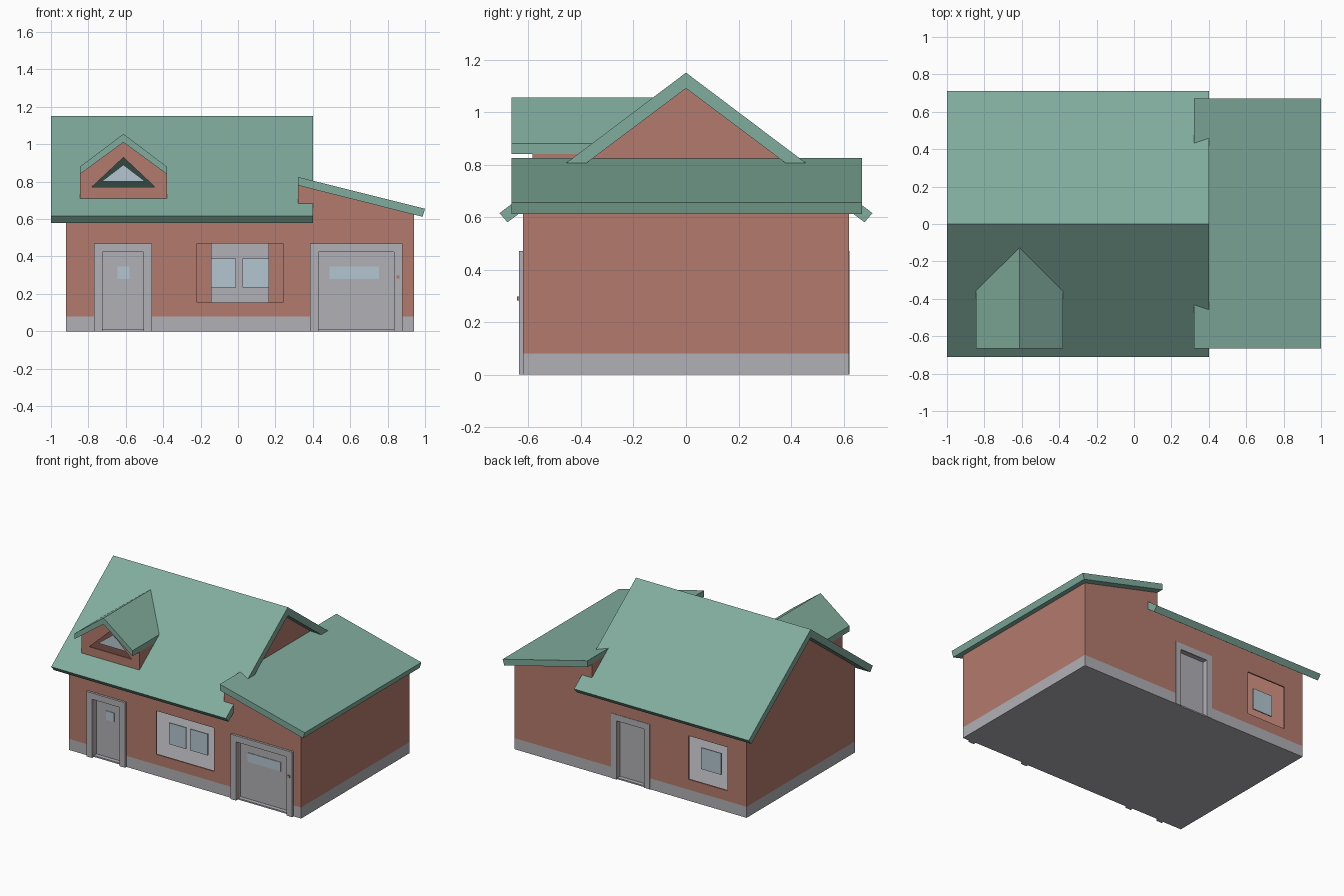
import bpy
import bmesh

cube = bpy.data.objects.get("Cube")
if cube:
    bpy.data.objects.remove(cube, do_unlink=True)


def material(name, rgb):
    linear = [((c / 255 + 0.055) / 1.055) ** 2.4 for c in rgb] + [1.0]
    mat = bpy.data.materials.new(name)
    mat.use_nodes = True
    mat.diffuse_color = linear
    bsdf = mat.node_tree.nodes["Principled BSDF"]
    bsdf.inputs["Base Color"].default_value = linear
    bsdf.inputs["Roughness"].default_value = 0.9
    return mat


BRICK = material("brick red", (180, 123, 109))
STONE = material("stone grey", (176, 176, 182))
GREEN = material("roof green", (128, 172, 156))
GLASS = material("pale glass", (180, 198, 208))


def prism(name, profile, axis, start, end, mats=(), split=None):
    """Extrude a profile (horizontal, z) along x or y, optionally banded at a height."""
    bm = bmesh.new()

    def place(u, z, depth):
        return (depth, u, z) if axis == "x" else (u, depth, z)

    near = [bm.verts.new(place(u, z, start)) for u, z in profile]
    far = [bm.verts.new(place(u, z, end)) for u, z in profile]
    bm.faces.new(near)
    bm.faces.new(far[::-1])
    count = len(profile)
    for i in range(count):
        j = (i + 1) % count
        bm.faces.new((near[i], far[i], far[j], near[j]))
    if split:
        geom = bm.verts[:] + bm.edges[:] + bm.faces[:]
        bmesh.ops.bisect_plane(bm, geom=geom, plane_co=(0, 0, split), plane_no=(0, 0, 1))
        for face in bm.faces:
            face.material_index = int(face.calc_center_median().z < split)
    bmesh.ops.recalc_face_normals(bm, faces=bm.faces[:])
    mesh = bpy.data.meshes.new(name)
    bm.to_mesh(mesh)
    bm.free()
    for mat in mats:
        mesh.materials.append(mat)
    obj = bpy.data.objects.new(name, mesh)
    bpy.context.collection.objects.link(obj)
    return obj


def box(name, x0, x1, y0, y1, z0, z1, *mats):
    return prism(name, [(x0, z0), (x1, z0), (x1, z1), (x0, z1)], "y", y0, y1, mats)


def cut(obj, cutter):
    """Subtract a cutter, bake the result and drop the cutter."""
    cutter.hide_render = True
    mod = obj.modifiers.new("opening", "BOOLEAN")
    mod.operation = "DIFFERENCE"
    mod.solver = "EXACT"
    mod.object = cutter
    bpy.context.view_layer.update()
    graph = bpy.context.evaluated_depsgraph_get()
    mesh = bpy.data.meshes.new_from_object(obj.evaluated_get(graph))
    obj.modifiers.clear()
    obj.data = mesh
    bpy.data.objects.remove(cutter, do_unlink=True)


BASE = 0.08       # height of the stone plinth
WALL = 0.62       # half depth of the house
DOOR_TOP, FRAME = 0.47, 0.045

# Hollow shell: long walls, end walls, partition gable and floor
long_profile = [(-0.92, 0), (0.94, 0), (0.94, 0.63), (0.32, 0.785),
                (0.32, 0.65), (-0.92, 0.65)]
front_wall = prism("front_wall", long_profile, "y", -WALL, -WALL + 0.01, (BRICK, STONE), BASE)
back_wall = prism("back_wall", long_profile, "y", WALL - 0.01, WALL, (BRICK, STONE), BASE)
prism("gable_end_wall", [(-WALL, 0), (WALL, 0), (WALL, 0.63), (0, 1.1), (-WALL, 0.63)],
      "x", -0.92, -0.91, (BRICK, STONE), BASE)
prism("garage_end_wall", [(-WALL, 0), (WALL, 0), (WALL, 0.63), (-WALL, 0.63)],
      "x", 0.93, 0.94, (BRICK, STONE), BASE)
prism("upper_gable_wall", [(-WALL, 0.62), (WALL, 0.62), (WALL, 0.785), (0.43, 0.785),
                           (0, 1.1), (-0.43, 0.785), (-WALL, 0.785)],
      "x", 0.32, 0.33, (BRICK,))
box("floor", -0.915, 0.935, -0.615, 0.615, 0, 0.01, STONE)


# Doors: opening, raised frame and recessed leaf
def door(name, wall, x0, x1, side, proud):
    out, deep = side * (WALL + proud), side * 0.57
    cut(wall, box("cutter", x0 + FRAME, x1 - FRAME, side * 0.5, side * 0.7,
                  -0.1, DOOR_TOP - FRAME))
    prism(name + "_frame",
          [(x0, 0), (x0, DOOR_TOP), (x1, DOOR_TOP), (x1, 0), (x1 - FRAME, 0),
           (x1 - FRAME, DOOR_TOP - FRAME), (x0 + FRAME, DOOR_TOP - FRAME), (x0 + FRAME, 0)],
          "y", deep, out, (STONE,))
    box(name + "_leaf", x0 + FRAME, x1 - FRAME, side * 0.575, side * 0.585,
        0, DOOR_TOP - FRAME, STONE)


door("front_door", front_wall, -0.77, -0.46, -1, 0.016)
door("garage_door", front_wall, 0.385, 0.88, -1, 0.016)
door("back_door", back_wall, -0.145, 0.165, 1, 0.003)
for name, x0, x1 in (("front_door_pane", -0.645, -0.58), ("garage_door_pane", 0.49, 0.755)):
    box(name, x0, x1, -0.589, -0.584, 0.28, 0.345, GLASS)
box("garage_knob", 0.847, 0.863, -0.643, -0.63, 0.282, 0.298, BRICK)


# Windows: open holes with set-back panes
def window(name, wall, x0, x1, side, panes):
    cut(wall, box("cutter", x0, x1, side * 0.5, side * 0.7, 0.155, 0.47))
    for i, (a, b) in enumerate(panes):
        box(f"{name}_pane_{i + 1}", a, b, side * 0.575, side * 0.583, 0.235, 0.39, GLASS)


window("front_window", front_wall, -0.22, 0.24, -1, [(-0.145, -0.01), (0.025, 0.165)])
window("back_window", back_wall, -0.765, -0.455, 1, [(-0.69, -0.53)])

# Main roof, opened underneath the dormer
main_roof = prism("main_roof", [(0, 1.15), (0.71, 0.615), (0.68, 0.58), (0, 1.09),
                                (-0.68, 0.58), (-0.71, 0.615)], "x", -1, 0.4, (GREEN,))
MID = -0.6125     # dormer centre line
HALF = 0.2325     # dormer half width
cut(main_roof, prism("cutter", [(MID - 0.222, 0.5), (MID + 0.222, 0.5), (MID + 0.222, 0.84),
                                (MID, 1.0), (MID - 0.222, 0.84)], "y", -0.575, -0.02))

# Lean-to roof over the garage
prism("garage_roof", [(0.32, 0.825), (1.0, 0.655), (0.987, 0.612), (0.32, 0.78)],
      "y", -0.665, 0.67, (GREEN,))

# Dormer walls with triangular window
dormer_front = prism("dormer_front", [(MID - HALF, 0.69), (MID + HALF, 0.69),
                                      (MID + HALF, 0.84), (MID, 1.012), (MID - HALF, 0.84)],
                     "y", -0.585, -0.575, (BRICK,))
cut(dormer_front, prism("cutter", [(MID - 0.17, 0.77), (MID + 0.17, 0.77), (MID, 0.93)],
                        "y", -0.7, -0.5))
prism("dormer_pane", [(MID - 0.118, 0.80), (MID + 0.118, 0.80), (MID, 0.89)],
      "y", -0.558, -0.55, (GLASS,))
for name, x in (("dormer_right_wall", MID - HALF), ("dormer_left_wall", MID + HALF - 0.01)):
    prism(name, [(-0.58, 0.69), (-0.58, 0.84), (-0.39, 0.84)], "x", x, x + 0.01, (BRICK,))

# Dormer roof, its back edge trimmed to the main slope
dormer_roof = prism("dormer_roof", [(MID, 1.055), (MID - HALF, 0.88), (MID - HALF, 0.84),
                                    (MID, 1.01), (MID + HALF, 0.84), (MID + HALF, 0.88)],
                    "y", -0.665, -0.1, (GREEN,))
for vert in dormer_roof.data.vertices:
    if vert.co.y > -0.2:
        vert.co.y = (vert.co.z - 1.15) / 0.7535 + 0.02
